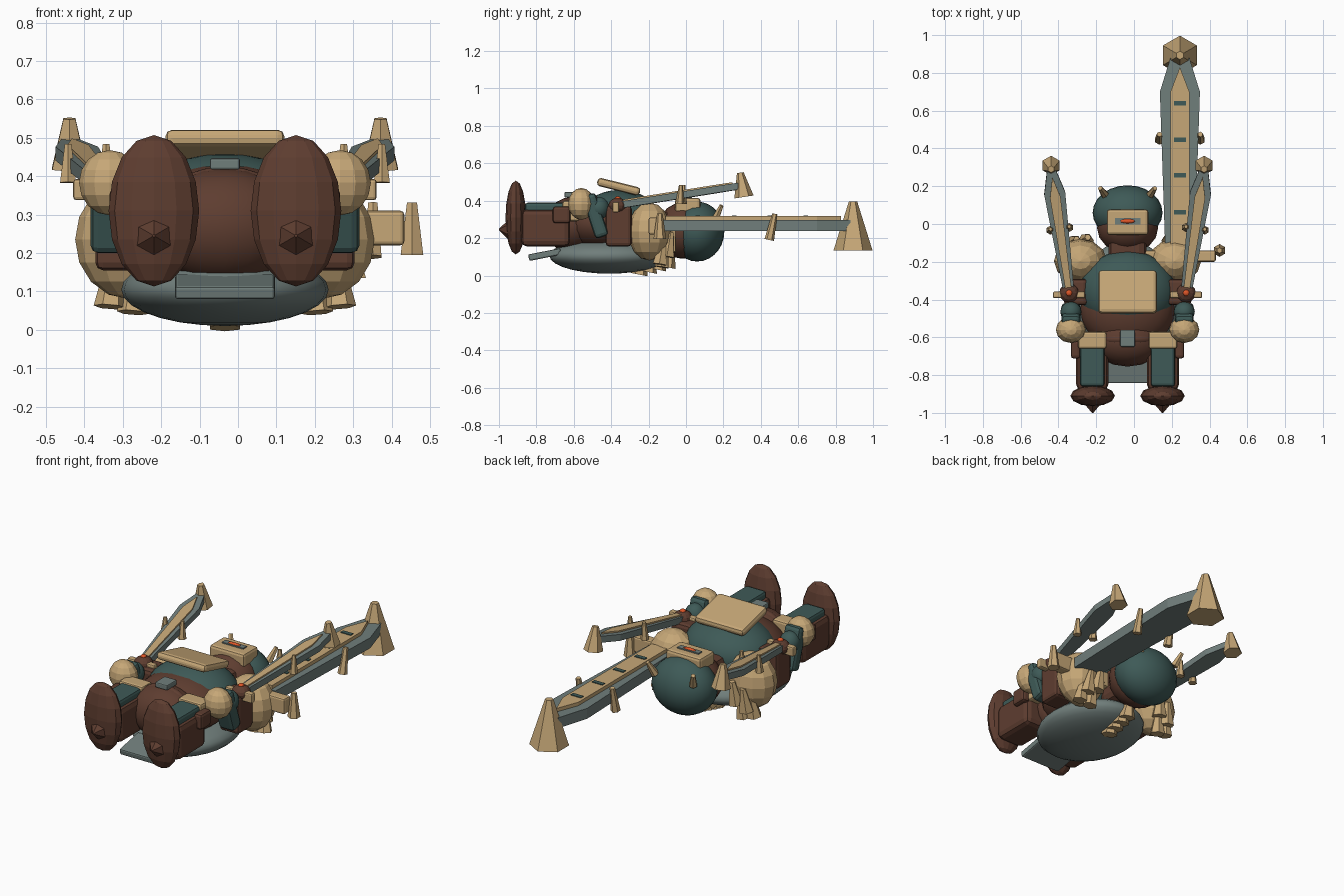
import bpy, bmesh, math
from mathutils import Matrix, Vector

if "Cube" in bpy.data.objects:
    bpy.data.objects.remove(bpy.data.objects["Cube"])

CX = -0.034  # body mirror plane


def mat(name, rgb):
    lin = [((c / 255 + 0.055) / 1.055) ** 2.4 for c in rgb]
    m = bpy.data.materials.new(name)
    m.diffuse_color = (*lin, 1)
    m.use_nodes = True
    m.node_tree.nodes["Principled BSDF"].inputs["Base Color"].default_value = m.diffuse_color
    return m


BROWN = mat("dark_brown", (94, 61, 48))
TEAL = mat("dark_teal", (62, 90, 87))
TAN = mat("tan", (198, 167, 119))
GREY = mat("grey_metal", (112, 126, 123))
ORANGE = mat("glow_orange", (222, 86, 40))


def finish(name, bm, m, bevel=0, smooth=False):
    bmesh.ops.recalc_face_normals(bm, faces=bm.faces)
    me = bpy.data.meshes.new(name)
    bm.to_mesh(me)
    bm.free()
    me.materials.append(m)
    ob = bpy.data.objects.new(name, me)
    bpy.context.collection.objects.link(ob)
    if smooth:
        for p in me.polygons:
            p.use_smooth = True
    if bevel:
        b = ob.modifiers.new("bevel", "BEVEL")
        b.width, b.segments = bevel, 2
    return ob


def frame(origin, y_axis):
    """Matrix whose local y runs along y_axis and z stays as upright as possible."""
    y = Vector(y_axis).normalized()
    x = y.cross(Vector((0, 0, 1))).normalized()
    z = x.cross(y)
    m = Matrix((x, y, z)).transposed().to_4x4()
    m.translation = origin
    return m


def ball(name, c, r, m, seg=12, rings=8, smooth=False):
    bm = bmesh.new()
    bmesh.ops.create_uvsphere(bm, u_segments=seg, v_segments=rings, radius=1,
                              matrix=Matrix.Translation(c) @ Matrix.Diagonal((*r, 1)))
    return finish(name, bm, m, smooth=smooth)


def box(name, c, size, m, bevel=0.012, tilt=0):
    bm = bmesh.new()
    bmesh.ops.create_cube(bm, size=1, matrix=Matrix.Translation(c) @
                          Matrix.Rotation(tilt, 4, 'X') @ Matrix.Diagonal((*size, 1)))
    return finish(name, bm, m, bevel)


def spike(name, base, tip, r1, r2, m=TAN, sides=6):
    base, tip = Vector(base), Vector(tip)
    d = tip - base
    bm = bmesh.new()
    rot = d.to_track_quat('Z', 'Y').to_matrix().to_4x4()
    bmesh.ops.create_cone(bm, cap_ends=True, segments=sides, radius1=r1, radius2=r2,
                          depth=d.length, matrix=Matrix.Translation((base + tip) / 2) @ rot)
    return finish(name, bm, m)


def prism(name, half, z0, z1, mtx, m):
    """Symmetric outline (half profile of x, y) extruded from z0 to z1."""
    pts = half + [(-x, y) for x, y in reversed(half) if x > 0]
    bm = bmesh.new()
    f = bm.faces.new([bm.verts.new((x, y, z0)) for x, y in pts])
    ext = bmesh.ops.extrude_face_region(bm, geom=[f])["geom"]
    bmesh.ops.translate(bm, vec=(0, 0, z1 - z0),
                        verts=[v for v in ext if isinstance(v, bmesh.types.BMVert)])
    bm.transform(mtx)
    return finish(name, bm, m)


# Head
ball("helmet", (CX, 0.06, 0.235), (0.185, 0.145, 0.16), TEAL, 24, 14, True)
ball("face", (CX, -0.02, 0.24), (0.162, 0.135, 0.15), BROWN, 16, 10, True)
box("visor", (CX, 0.01, 0.375), (0.22, 0.135, 0.08), TAN, 0.015)
box("visor_slit", (CX, 0.015, 0.417), (0.135, 0.033, 0.009), GREY, 0)
ball("visor_eye", (CX, 0.015, 0.42), (0.04, 0.012, 0.01), ORANGE)
box("neck", (CX, -0.14, 0.24), (0.2, 0.16, 0.2), BROWN, 0.04)

# Torso
ball("chest", (CX, -0.355, 0.3), (0.255, 0.215, 0.158), TEAL, 28, 16, True)
ball("belly", (CX, -0.45, 0.28), (0.25, 0.22, 0.15), BROWN, 24, 12, True)
ball("pelvis", (CX, -0.61, 0.27), (0.2, 0.145, 0.15), BROWN, 16, 10, True)
box("chest_plate", (CX, -0.36, 0.475), (0.31, 0.235, 0.045), TAN, 0.018, math.radians(-14))
ball("belt", (CX, -0.61, 0.34), (0.15, 0.045, 0.085), BROWN, 16, 10, True)
box("belt_buckle", (CX, -0.605, 0.432), (0.078, 0.09, 0.03), GREY, 0.006)

# Back shield, spikes on it and the tail plate
ball("back_shield", (CX, -0.41, 0.105), (0.27, 0.32, 0.095), GREY, 28, 14, True)
for i in range(4):
    y = -0.25 + 0.05 * i
    z = 0.005 + 0.013 * i
    spike("shield_spike", (CX, y, z), (CX, y + 0.02, z + 0.1), 0.045, 0.02)
box("tail_plate", (CX, -0.755, 0.112), (0.26, 0.175, 0.035), GREY, 0.008, math.radians(11))

# Mirrored limbs
for s, side in ((-1, "left"), (1, "right")):
    def P(x, y, z):
        return (CX + s * x, y, z)

    # Legs and feet
    box(side + "_leg", P(0.187, -0.75, 0.255), (0.17, 0.26, 0.2), BROWN, 0.03)
    box(side + "_shin_plate", P(0.187, -0.75, 0.34), (0.128, 0.22, 0.1), TEAL, 0.015)
    box(side + "_hip_guard", P(0.187, -0.615, 0.345), (0.15, 0.09, 0.11), TAN, 0.012)
    ball(side + "_foot", P(0.185, -0.91, 0.31), (0.118, 0.055, 0.197), BROWN)
    spike(side + "_toe", P(0.185, -0.945, 0.245), P(0.185, -1.0, 0.245), 0.058, 0.004, BROWN)
    box(side + "_pouch", P(0.275, -0.665, 0.325), (0.05, 0.095, 0.09), BROWN, 0.015)

    # Shoulder pad with a fan of spikes
    ball(side + "_shoulder_pad", P(0.25, -0.195, 0.235), (0.14, 0.115, 0.155), TAN)
    for x, y, z in ((0.22, -0.09, 0.13), (0.28, -0.10, 0.10),
                    (0.3, -0.14, 0.06), (0.24, -0.13, 0.045)):
        spike(side + "_shoulder_spike", P(x, y, z), P(x - 0.01, y + 0.02, z + 0.13), 0.042, 0.016)

    # Arm
    box(side + "_upper_arm", P(0.275, -0.36, 0.265), (0.125, 0.14, 0.22), BROWN, 0.02)
    box(side + "_forearm", P(0.3, -0.485, 0.32), (0.1, 0.075, 0.24), TEAL, 0.02, math.radians(18))
    ball(side + "_elbow", P(0.3, -0.465, 0.36), (0.056, 0.055, 0.06), TEAL, 16, 10, True)
    ball(side + "_fist", P(0.3, -0.56, 0.383), (0.08, 0.07, 0.085), TAN)

    # Short blade
    o = Vector(P(0.31, -0.365, 0.375))
    d = Vector((s * 0.095, 0.66, 0.105))
    M = frame(o, d)
    prism(side + "_blade", [(0.028, 0), (0.056, 0.54), (0.022, 0.67)], -0.018, 0.018, M, GREY)
    prism(side + "_blade_inlay", [(0.016, 0.02), (0.028, 0.52), (0, 0.63)], 0.018, 0.026, M, TAN)
    ball(side + "_blade_hub", o, (0.052, 0.05, 0.04), BROWN)
    ball(side + "_hub_light", o + Vector((0, 0, 0.037)), (0.017, 0.017, 0.012), ORANGE)
    box(side + "_blade_guard", o + Vector((0, -0.01, -0.01)), (0.17, 0.035, 0.055), TAN, 0.008)
    t = Vector(P(0.405, 0.31, 0.42))
    spike(side + "_blade_tip", t, t + Vector((0, -0.02, 0.13)), 0.052, 0.018)
    for e in (-1, 1):
        b = M @ Vector((e * 0.05, 0.34, -0.045))
        spike(side + "_blade_barb", b, b + Vector((0, 0.005, 0.1)), 0.024, 0.01)

    # Helmet horn
    spike(side + "_horn", P(0.12, 0.155, 0.3), P(0.145, 0.19, 0.375), 0.022, 0.012)

# Great sword
M = Matrix.Translation((0.243, -0.12, 0.268))
prism("sword_blade", [(0.078, 0), (0.106, 0.82), (0.05, 1.0)], -0.03, 0.03, M, GREY)
prism("sword_inlay", [(0.05, 0.01), (0.05, 0.82), (0, 0.95)], 0.03, 0.05, M, TAN)
for y in (0.063, 0.257, 0.447, 0.64):
    box("sword_slot", (0.243, y, 0.319), (0.065, 0.024, 0.006), TEAL, 0)
spike("sword_tip", (0.243, 0.893, 0.135), (0.243, 0.893, 0.397), 0.104, 0.022)
for e in (-1, 1):
    x = 0.243 + e * 0.108
    spike("sword_barb", (x, 0.445, 0.19), (x, 0.475, 0.33), 0.026, 0.014)
    spike("guard_spike", (0.243 + e * 0.21, -0.14, 0.195), (0.243 + e * 0.21, -0.14, 0.332), 0.034, 0.015)
box("sword_guard", (0.243, -0.17, 0.265), (0.38, 0.06, 0.09), TAN, 0.01)
box("sword_grip", (0.243, -0.26, 0.265), (0.05, 0.16, 0.05), BROWN, 0.01)
